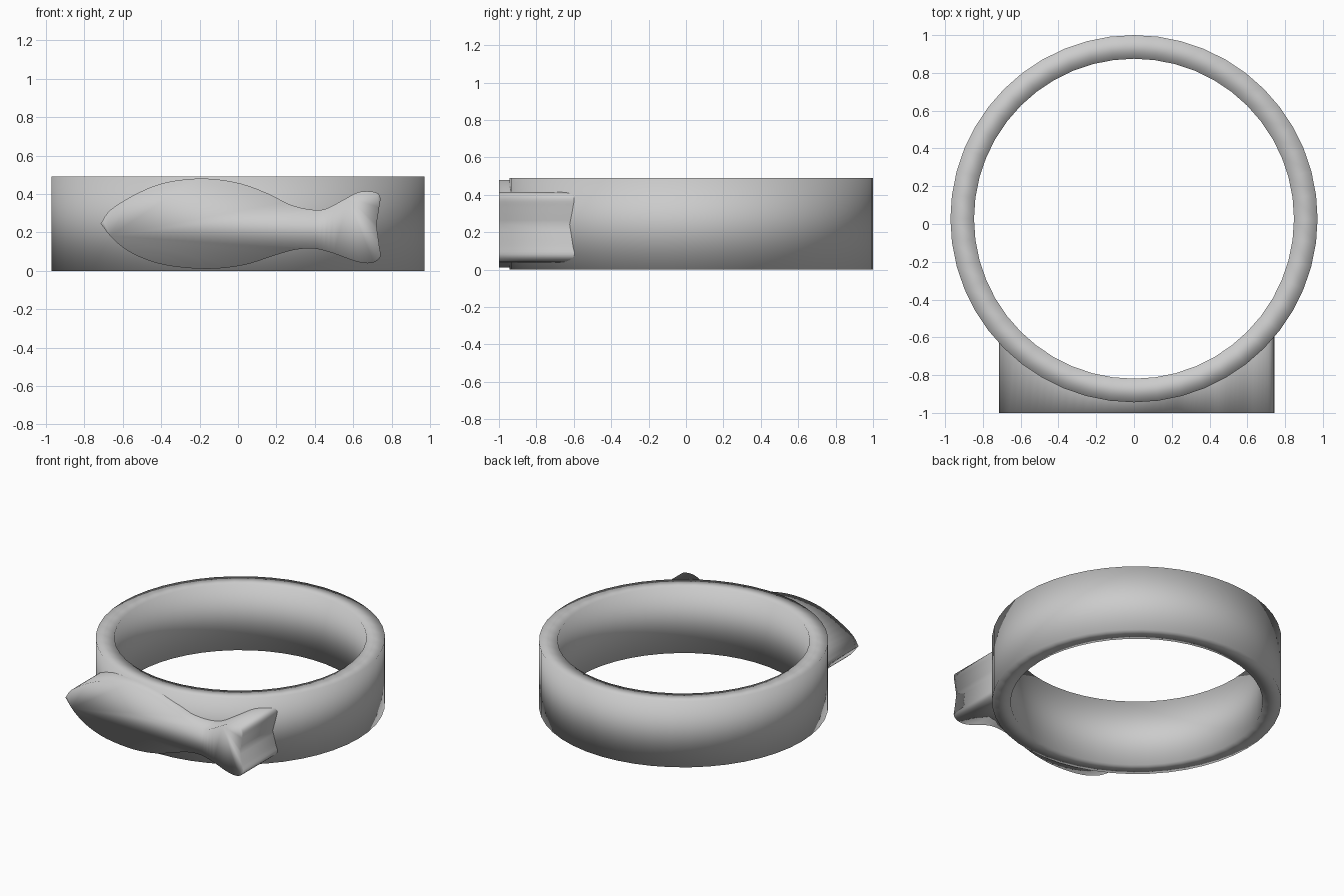
import bpy
import bmesh
import math
from mathutils import Vector

cube = bpy.data.objects.get("Cube")
if cube:
    bpy.data.objects.remove(cube, do_unlink=True)

OUTER, INNER, HEIGHT, CENTRE_Y = 0.972, 0.847, 0.49, 0.028
SEGMENTS = 48

metal = bpy.data.materials.new("grey metal")
metal.use_nodes = True
GREY = (0.6, 0.6, 0.6, 1)
metal.diffuse_color = GREY
metal.node_tree.nodes["Principled BSDF"].inputs["Base Color"].default_value = GREY


def finish(bm, name):
    """Turn a bmesh into a smooth-shaded object."""
    bmesh.ops.recalc_face_normals(bm, faces=bm.faces)
    for face in bm.faces:
        face.smooth = True
    mesh = bpy.data.meshes.new(name)
    bm.to_mesh(mesh)
    bm.free()
    mesh.materials.append(metal)
    obj = bpy.data.objects.new(name, mesh)
    bpy.context.collection.objects.link(obj)
    return obj


def smooth_path(points, steps=4):
    """Catmull-Rom curve through points, with free ends."""
    pts = [Vector(p) for p in points]
    pts = [2 * pts[0] - pts[1]] + pts + [2 * pts[-1] - pts[-2]]
    path = []
    for a, b, c, d in zip(pts, pts[1:], pts[2:], pts[3:]):
        for i in range(steps):
            t = i / steps
            path.append(0.5 * (2 * b + (c - a) * t + (2 * a - 5 * b + 4 * c - d) * t**2
                               + (3 * b - a - 3 * c + d) * t**3))
    return path


# Band: a rectangular section swept round the finger hole
bm = bmesh.new()
section = [(OUTER, 0), (OUTER, HEIGHT), (INNER, HEIGHT), (INNER, 0)]
rings = []
for i in range(SEGMENTS):
    a = math.tau * i / SEGMENTS
    rings.append([bm.verts.new((r * math.cos(a), CENTRE_Y + r * math.sin(a), z))
                  for r, z in section])
for i, ring in enumerate(rings):
    after = rings[(i + 1) % SEGMENTS]
    for j in range(4):
        k = (j + 1) % 4
        bm.faces.new((ring[j], after[j], after[k], ring[k]))
finish(bm, "ring_band")

# Fish: upper outline from nose to tail notch, lower outline back to the nose
upper = [(-.715, .245), (-.66, .32), (-.51, .41), (-.36, .463), (-.17, .48), (.01, .455),
         (.16, .4), (.27, .345), (.37, .32), (.45, .32), (.55, .37), (.63, .41),
         (.71, .41), (.74, .385), (.735, .33), (.72, .24)]
lower = [(.72, .24), (.735, .13), (.74, .07), (.69, .04), (.61, .05), (.5, .09),
         (.4, .115), (.3, .11), (.19, .08), (.03, .03), (-.16, .01), (-.38, .03),
         (-.54, .085), (-.645, .16), (-.715, .245)]
outline = smooth_path(upper) + smooth_path(lower)

# Flat front face, with side walls that run back into the curved band
bm = bmesh.new()
DEPTH = 0.93
front = [bm.verts.new((p.x, -1, p.y)) for p in outline]
back = [bm.verts.new((p.x, CENTRE_Y - math.sqrt(DEPTH**2 - p.x**2), p.y)) for p in outline]
bm.faces.new(front)
for i in range(len(front)):
    k = (i + 1) % len(front)
    bm.faces.new((front[i], back[i], back[k], front[k]))
finish(bm, "fish_ornament")
